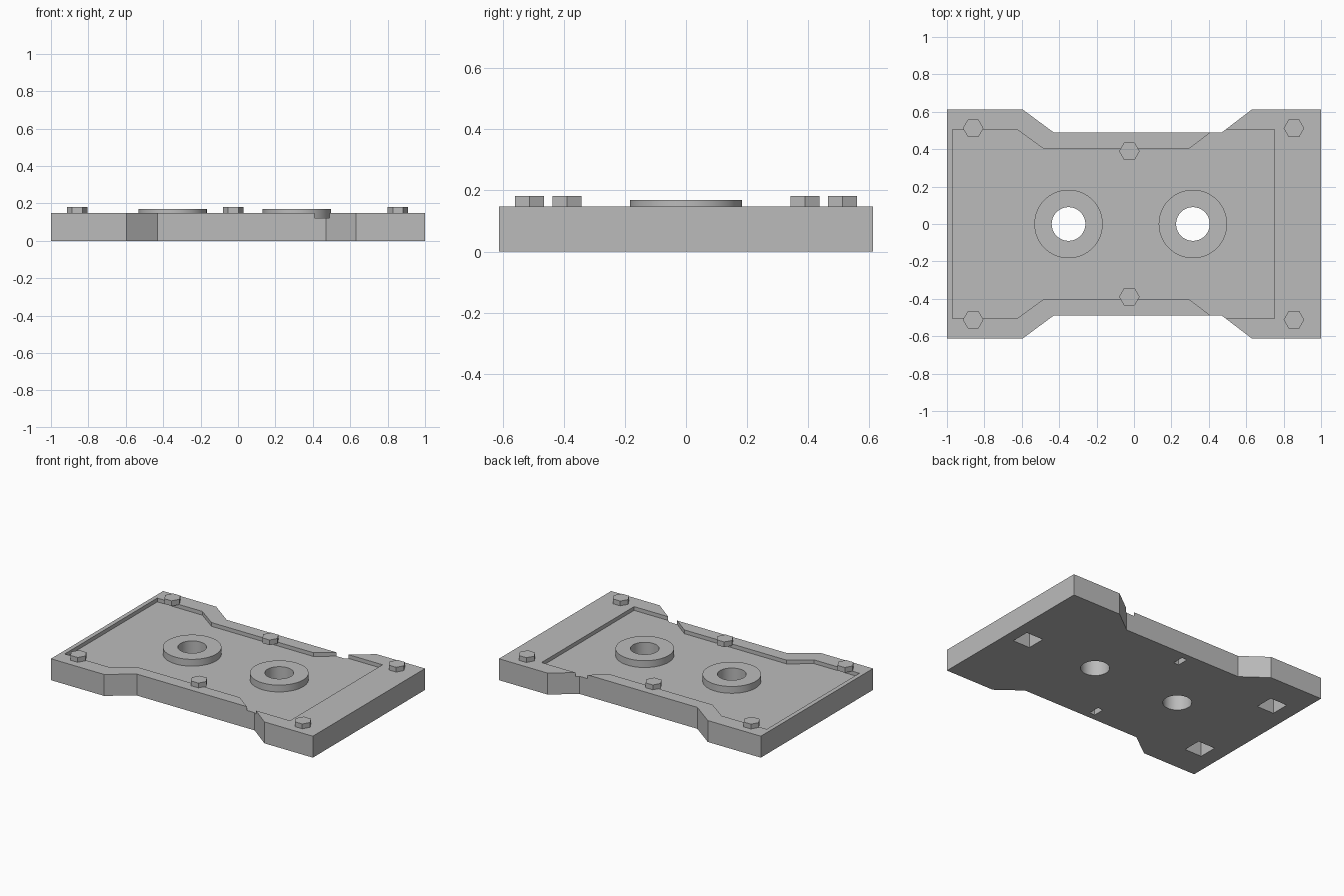
import bpy, bmesh, math

cube = bpy.data.objects.get("Cube")
if cube:
    bpy.data.objects.remove(cube, do_unlink=True)

grey = bpy.data.materials.new("plain_grey")
grey.use_nodes = True
grey.diffuse_color = (0.5, 0.5, 0.5, 1)
bsdf = next(n for n in grey.node_tree.nodes if n.type == 'BSDF_PRINCIPLED')
bsdf.inputs["Base Color"].default_value = (0.5, 0.5, 0.5, 1)


def prism(name, points, z0, z1):
    """Extrude a flat outline from z0 up to z1."""
    bm = bmesh.new()
    face = bm.faces.new([bm.verts.new((x, y, z0)) for x, y in points])
    made = bmesh.ops.extrude_face_region(bm, geom=[face])
    for v in made["geom"]:
        if isinstance(v, bmesh.types.BMVert):
            v.co.z = z1
    bmesh.ops.recalc_face_normals(bm, faces=bm.faces[:])
    mesh = bpy.data.meshes.new(name)
    bm.to_mesh(mesh)
    bm.free()
    mesh.materials.append(grey)
    obj = bpy.data.objects.new(name, mesh)
    bpy.context.collection.objects.link(obj)
    return obj


def ring(x, y, r, sides):
    return [(x + r * math.cos(math.tau * i / sides),
             y + r * math.sin(math.tau * i / sides)) for i in range(sides)]


def rect(x, y, hx, hy):
    return [(x - hx, y - hy), (x + hx, y - hy), (x + hx, y + hy), (x - hx, y + hy)]


def mirrored(half):
    """Close an outline by mirroring its back half to the front."""
    return half + [(x, -y) for x, y in reversed(half)]


def cut(obj, points, z0, z1):
    cutter = prism("cutter", points, z0, z1)
    cutter.hide_render = True
    mod = obj.modifiers.new("cut", 'BOOLEAN')
    mod.operation = 'DIFFERENCE'
    mod.solver = 'EXACT'
    mod.object = cutter
    bpy.context.view_layer.objects.active = obj
    bpy.ops.object.modifier_apply(modifier=mod.name)
    bpy.data.objects.remove(cutter, do_unlink=True)


def smooth(obj):
    bpy.ops.object.select_all(action='DESELECT')
    obj.select_set(True)
    bpy.context.view_layer.objects.active = obj
    bpy.ops.object.shade_smooth_by_angle(angle=math.radians(30))


TOP, FLOOR = 0.148, 0.122

# Waisted base plate with an offset shallow recess that breaks through the edge
plate = prism("base_plate", mirrored(
    [(-1, .612), (-.595, .612), (-.43, .49), (.47, .49), (.63, .612), (1, .612)]), 0, TOP)
cut(plate, mirrored(
    [(-.97, .505), (-.625, .505), (-.485, .403), (.295, .403), (.43, .505), (.75, .505)]),
    FLOOR, 0.25)

# Blind pockets in the underside
for x, y in [(.857, 0), (-.825, .348), (-.825, -.348)]:
    cut(plate, rect(x, y, .065, .065), -0.1, 0.105)
for y in (.405, -.405):
    cut(plate, rect(-.035, y, .02, .04), -0.1, 0.105)

# Round bosses with through holes
for side, x in (("right", -.35), ("left", .315)):
    hole = ring(x, 0, .09, 64)
    cut(plate, hole, -0.1, 0.3)
    boss = prism(side + "_boss", ring(x, 0, .183, 64), FLOOR - 0.005, 0.169)
    cut(boss, hole, -0.1, 0.3)
    smooth(boss)
smooth(plate)

# Hexagonal bolt heads
for place, x, y in (("right", -.86, .512), ("middle", -.025, .389), ("left", .855, .512)):
    for end, s in (("front", -1), ("back", 1)):
        prism(f"{end}_{place}_bolt", ring(x, s * y, .055, 6), TOP - 0.003, 0.181)
